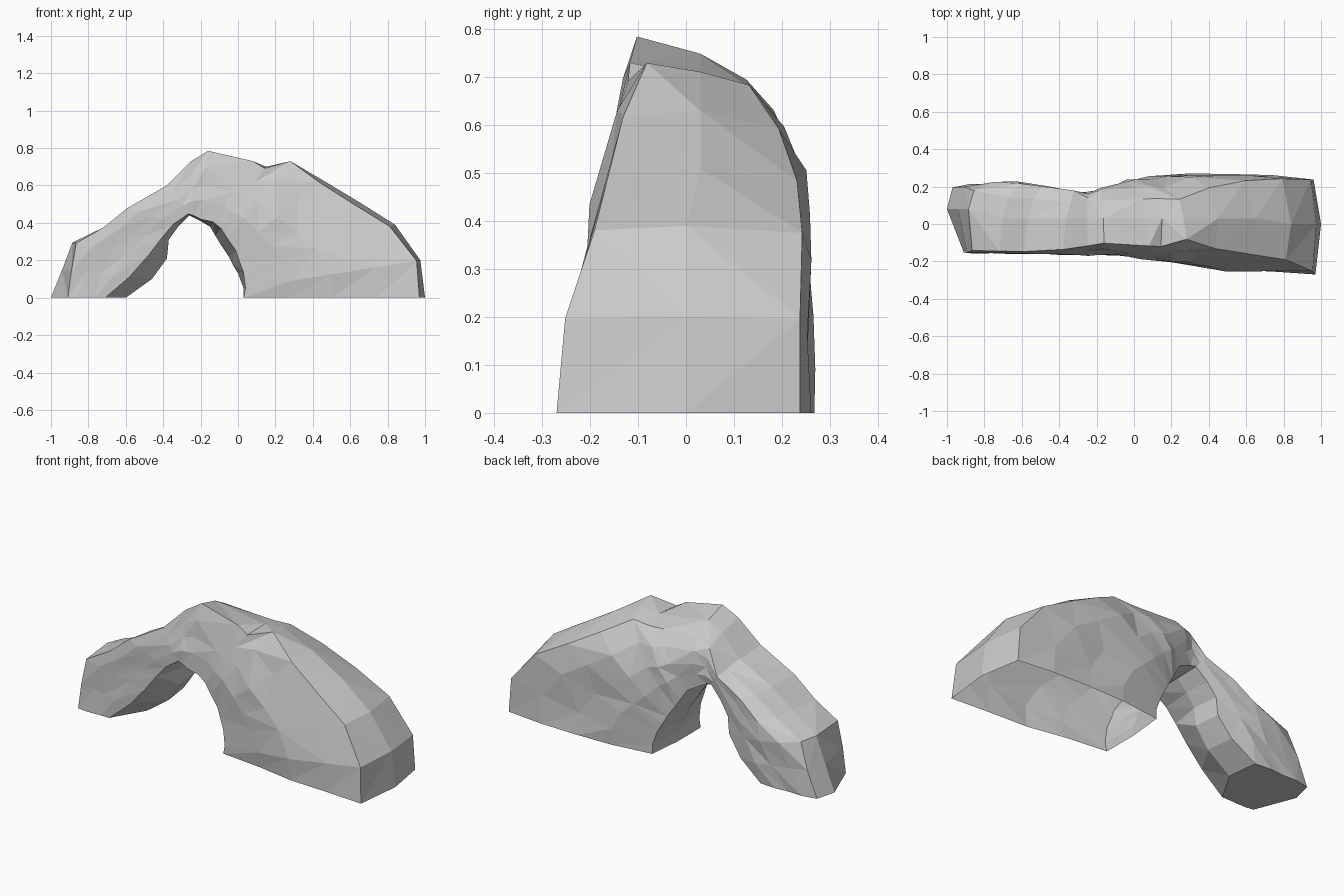
import bpy, bmesh, random
from mathutils import Vector

if "Cube" in bpy.data.objects:
    bpy.data.objects.remove(bpy.data.objects["Cube"])

random.seed(4)

# Stations along the arch: inner x, z, outer x, z, front-inner / front-outer / back-outer inset
STATIONS = [
    (-.60, .00, -1.00, .00, .11, .09, .03),
    (-.46, .10, -.94, .15, .12, .05, .03),
    (-.38, .21, -.885, .295, .10, .02, .03),
    (-.37, .31, -.72, .375, .04, 0, .05),
    (-.32, .38, -.59, .48, .03, 0, .06),
    (-.26, .44, -.38, .60, .01, 0, .07),
    (-.24, .43, -.25, .73, .01, 0, .08),
    (-.20, .41, -.16, .785, .01, 0, .09),
    (-.15, .38, .08, .73, .03, 0, .06),
    (-.12, .33, .15, .70, .05, .01, .03),
    (-.09, .28, .28, .73, .05, 0, .06),
    (-.05, .22, .45, .63, .05, .02, .06),
    (-.03, .18, .65, .51, .04, .03, .06),
    (.00, .13, .84, .39, .03, .03, .05),
    (.03, .05, .975, .20, .01, .02, .03),
    (.03, .00, 1.00, .00, .00, .03, .04),
]

# Depth limits of the front and back walls, by x and by height
FRONT_X = [(-1, .15), (-.5, .16), (0, .17), (.05, .18), (.3, .21), (.36, .24), (.97, .27)]
FRONT_Z = [(0, .27), (.22, .25), (.4, .2), (.64, .135), (.74, .125), (.785, .11)]
BACK_X = [(-1, .205), (-.6, .22), (-.25, .165), (0, .245), (.5, .27), (.95, .25)]
BACK_Z = [(0, .27), (.38, .255), (.52, .24), (.66, .17), (.7, .145), (.785, .12)]


def interp(table, v):
    if v <= table[0][0]:
        return table[0][1]
    for (a, p), (b, q) in zip(table, table[1:]):
        if v <= b:
            return p + (q - p) * (v - a) / (b - a)
    return table[-1][1]


def front_y(x, z):
    return -min(interp(FRONT_X, x), interp(FRONT_Z, z))


def back_y(x, z):
    return min(interp(BACK_X, x), interp(BACK_Z, z))


def ring(station):
    ix, iz, ox, oz, fi, fo, bo = station
    a, b = Vector((ix, 0, iz)), Vector((ox, 0, oz))
    length = (b - a).length
    d = (b - a) / length
    rough = .012 if length > .5 and iz > 0 else .006
    front_rim = .65 if ox == .28 else 1 if oz < .25 else .93
    back_rim = .65 if -.86 < ox < -.3 else .85 if -.9 < ox < .3 else .95
    pts = []

    def add(dist, y, scale=1, noise=0):
        p = a + d * dist
        p.y = (y(p.x, p.z) if callable(y) else y) * scale + random.uniform(-noise, noise)
        pts.append(p)

    add(0, .03)
    # Front wall, inner edge to outer edge
    for t in (0, .27, .5, .76, 1):
        add(fi + (length - fi - fo) * t, front_y, front_rim if t == 1 else 1, rough if 0 < t < 1 else 0)
    # Crest
    add(length - (0 if fo else bo * .4), .08 if ox < -.85 else 0 if ox > .8 else .03)
    # Back wall, outer edge to inner edge
    for t in (1, .76, .5, .27, 0):
        add(.02 + (length - .02 - bo) * t, back_y, back_rim if t == 1 else .95 if t == 0 else 1,
            rough if 0 < t < 1 else 0)
    return pts


# Rock arch: faceted loft, left foot closed, right foot open underneath
bm = bmesh.new()
rings = [[bm.verts.new(p) for p in ring(s)] for s in STATIONS]
for r, s in zip(rings, rings[1:]):
    n = len(r)
    for i in range(n):
        j = (i + 1) % n
        if random.random() < .5:
            tris = ((r[i], r[j], s[j]), (r[i], s[j], s[i]))
        else:
            tris = ((r[i], r[j], s[i]), (r[j], s[j], s[i]))
        for t in tris:
            bm.faces.new(t)
bm.faces.new(rings[0])
bmesh.ops.recalc_face_normals(bm, faces=bm.faces)
mesh = bpy.data.meshes.new("rock_arch")
bm.to_mesh(mesh)
bm.free()
bpy.context.collection.objects.link(bpy.data.objects.new("rock_arch", mesh))
